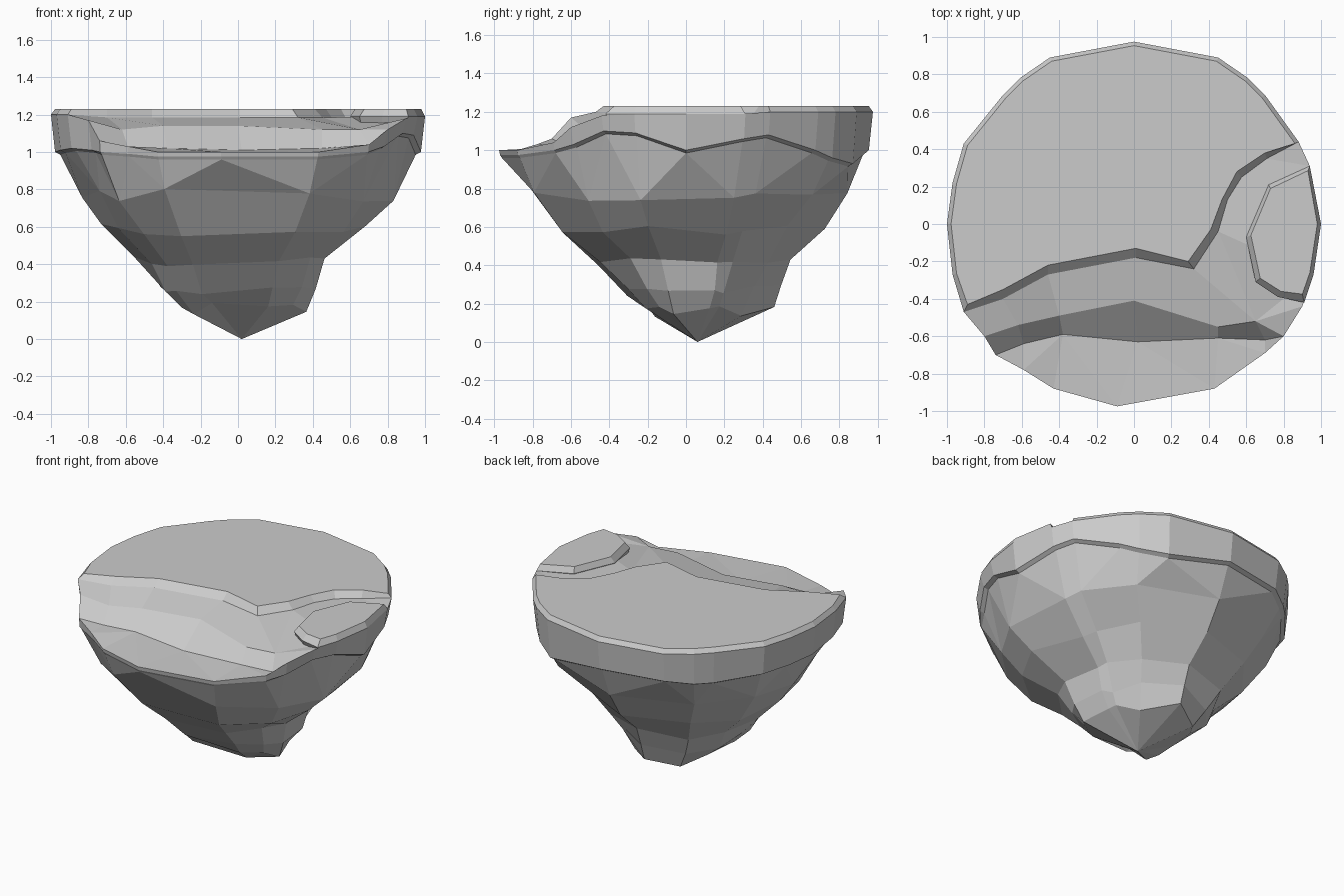
import bpy, bmesh, math, random

if "Cube" in bpy.data.objects:
    bpy.data.objects.remove(bpy.data.objects["Cube"])
random.seed(11)


def make_object(name, bm):
    bmesh.ops.recalc_face_normals(bm, faces=bm.faces)
    me = bpy.data.meshes.new(name)
    bm.to_mesh(me)
    bm.free()
    ob = bpy.data.objects.new(name, me)
    bpy.context.collection.objects.link(ob)
    return ob


bm = bmesh.new()


def row(pts, z=None):
    return [bm.verts.new((p[0], p[1], p[2] if z is None else z)) for p in pts]


def strip(a, b):
    for i in range(len(a) - 1):
        bm.faces.new((a[i], a[i + 1], b[i + 1], b[i]))


# Rim outline, anticlockwise from the right end of the plateau: x, y
outline = [(.88, .44), (.70, .69), (.61, .78), (.45, .89), (0, .975), (-.45, .89),
           (-.61, .78), (-.70, .69), (-.91, .43), (-.97, .22), (-1, 0), (-.97, -.27),
           (-.91, -.47), (-.80, -.60), (-.74, -.70), (-.59, -.78), (-.43, -.88),
           (-.09, -.975), (.43, -.88), (.70, -.69), (.80, -.60), (.90, -.44),
           (.96, -.27), (1, 0), (.94, .31)]
top_z = [1.2] * 13 + [1.17, 1.06, 1.03, 1.0, 1.0, 1.0, 1.04, 1.12, 1.18, 1.19, 1.19, 1.19]
ledge_z = [1.08, 1.0, .96, .93, 1.0, 1.0, .98, .98, 1.0, 1.0, 1.0, 1.01, 1.02,
           1.01, 1.0, .99, .975, .975, .975, 1.0, 1.03, 1.10, 1.09, 1.0, 1.06]
N = len(outline)
O = [bm.verts.new((x, y, z)) for (x, y), z in zip(outline, top_z)]

# Plateau with bevelled rim and winding front edge
rim = row([(x * .978, y * .978) for x, y in outline[:12]] + [(-.89, -.43)], 1.23)
edge = row([(-.70, -.35), (-.46, -.22), (.01, -.13), (.29, -.20), (.41, -.03),
            (.47, .13), (.55, .28), (.70, .38)], 1.23)
foot = row([(-.70, -.40), (-.46, -.27), (.01, -.18), (.32, -.24), (.45, -.04),
            (.50, .13), (.575, .25), (.71, .35)], 1.185)
strip(O[:13], rim)
bm.faces.new(rim + edge)
strip([rim[12]] + edge + [rim[0]], [O[12]] + foot + [O[0]])

# Front slope, steep bank, valley and lower terrace
ridge = row([(-.62, -.54, 1.12), (-.40, -.49, 1.14), (0, -.41, 1.14),
             (.45, -.55, 1.12), (.65, -.52, 1.12)])
bank = row([(-.59, -.64, 1.03), (-.38, -.59, 1.02), (.02, -.63, 1.01),
            (.45, -.61, 1.02), (.70, -.62, 1.04)])
strip([O[12]] + foot[:4], [O[13]] + ridge[:4])
strip([O[13]] + ridge, [O[14]] + bank)
loose = [bm.faces.new(foot[3:] + [O[0]] + O[:20:-1] + ridge[:2:-1]),
         bm.faces.new((ridge[4], bank[4], O[20], O[21])),
         bm.faces.new((bank[4], O[19], O[20])),
         bm.faces.new(O[14:20] + bank[::-1])]

# Side band and its undercut ledge, which fades out along the front
low, inner = [], []
for i, ((x, y), z) in enumerate(zip(outline, ledge_z)):
    front = 14 <= i <= 19
    a, b = (.995, .985) if front else (.978, .95)
    low.append(bm.verts.new((x * a, y * a, z)))
    inner.append(bm.verts.new((x * b, y * b, z - .015)))
strip(O + [O[0]], low + [low[0]])
strip(low + [low[0]], inner + [inner[0]])

# Rocky underside: z, reach to right, back, left, front, and back-right pinch
levels = [(.77, .87, .85, .87, .88, .96), (.58, .69, .73, .71, .71, .93),
          (.42, .50, .57, .54, .50, .92), (.27, .44, .51, .45, .35, .86),
          (.16, .38, .45, .33, .24, .84)]
prev = None
for z, r, b, l, f, pinch in levels:
    ring = []
    for i in range(0, N, 2):
        a = math.atan2(outline[i][1], outline[i][0])
        k = random.uniform(.95, 1.03)
        if 0 < a < math.pi / 2:
            k *= 1 - (1 - pinch) * math.sin(2 * a)
        c, s = math.cos(a) * k, math.sin(a) * k
        ring.append(bm.verts.new((c * (r if c > 0 else l), s * (b if s > 0 else f),
                                  z + random.uniform(-.035, .035))))
    if prev is None:
        for j in range(12):
            i = 2 * j
            loose.append(bm.faces.new((inner[i], inner[i + 1], inner[i + 2],
                                       ring[j + 1], ring[j])))
        bm.faces.new((inner[24], inner[0], ring[0], ring[12]))
    else:
        strip(prev + [prev[0]], ring + [ring[0]])
    prev = ring
tip = bm.verts.new((.02, .06, 0))
for j in range(13):
    bm.faces.new((prev[j], prev[(j + 1) % 13], tip))
bmesh.ops.triangulate(bm, faces=loose)
make_object("island", bm)

# Raised slab on the right
bm = bmesh.new()
slab = [(.60, -.07), (.72, .21), (.94, .31), (1, 0), (.96, -.27), (.91, -.42),
        (.77, -.39), (.65, -.31)]
slab_top = [(.625, -.06), (.73, .19), (.93, .285), (.98, 0), (.94, -.26), (.90, -.375),
            (.785, -.36), (.675, -.29)]
base = row([(.8 + (x - .8) * .95, y * .95) for x, y in slab], 1.15)
mid = row(slab, 1.19)
top = row(slab_top, 1.23)
strip(base + [base[0]], mid + [mid[0]])
strip(mid + [mid[0]], top + [top[0]])
bm.faces.new(top)
bm.faces.new(base[::-1])
make_object("raised_slab", bm)
